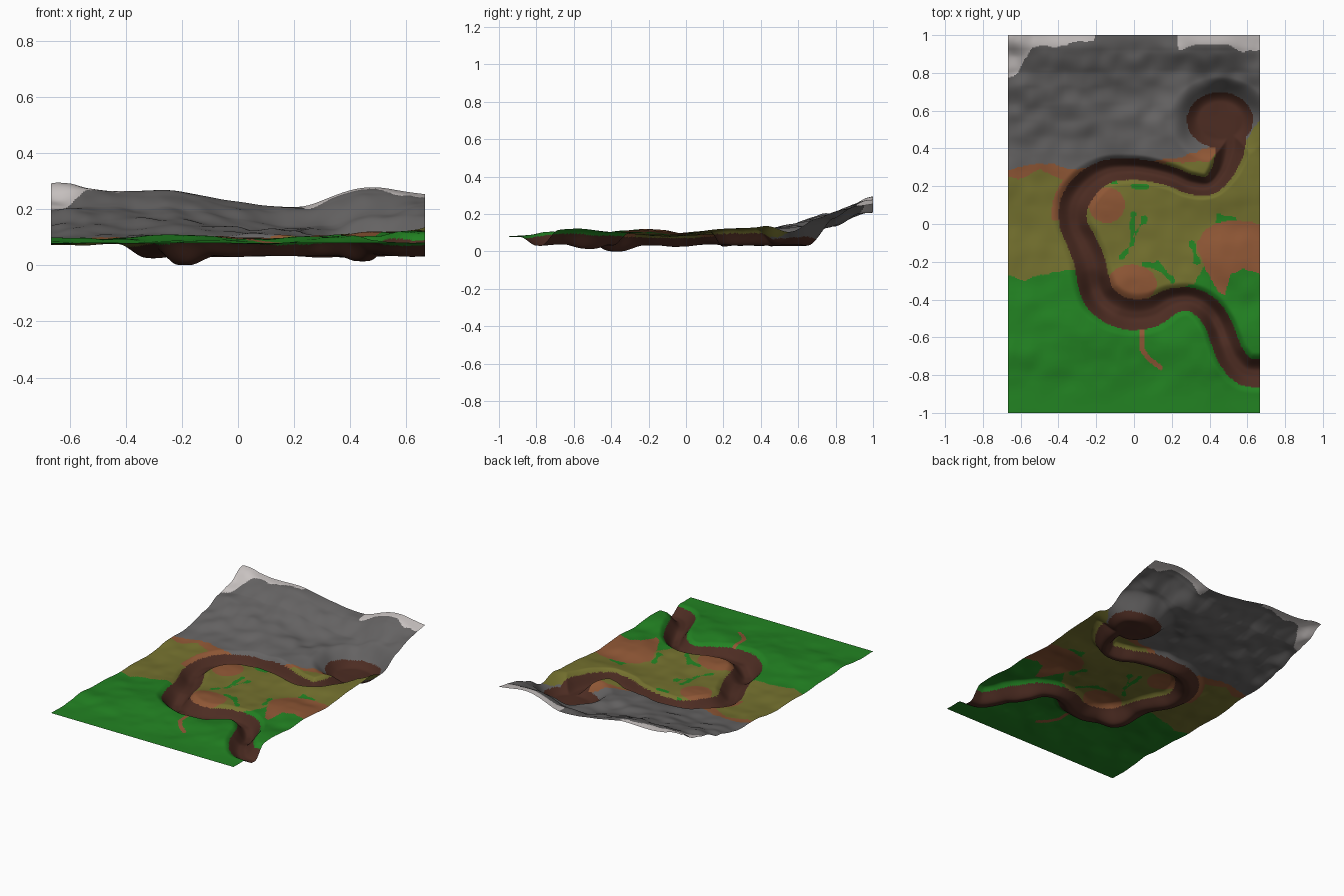
import bpy, bmesh, math
from mathutils import Vector, noise, kdtree

if "Cube" in bpy.data.objects:
    bpy.data.objects.remove(bpy.data.objects["Cube"])

NX, NY = 220, 330
W, H = 0.6667, 1.0

# ---- Broad terrain heights: rows along y, seven even columns along x
ROWS = [
    (-1.00, (.080, .080, .080, .080, .080, .080, .080)),
    (-0.85, (.080, .080, .082, .080, .080, .088, .082)),
    (-0.65, (.090, .095, .105, .095, .100, .115, .122)),
    (-0.40, (.084, .088, .100, .088, .092, .105, .105)),
    (-0.20, (.078, .080, .092, .088, .090, .112, .112)),
    (0.00, (.074, .080, .088, .085, .088, .095, .100)),
    (0.20, (.088, .090, .096, .094, .098, .115, .125)),
    (0.40, (.102, .106, .110, .110, .112, .118, .132)),
    (0.60, (.145, .148, .145, .135, .128, .130, .155)),
    (0.80, (.210, .210, .200, .165, .142, .170, .200)),
    (0.92, (.265, .258, .256, .212, .190, .255, .240)),
    (1.00, (.286, .264, .264, .226, .210, .276, .255)),
]

# ---- River centre line: x, y, half width
RIVER = [
    (.51, .46, .085), (.505, .38, .075), (.47, .28, .060), (.40, .205, .05), (.30, .21, .052),
    (.20, .25, .052), (.08, .28, .054), (-.03, .29, .056), (-.15, .275, .062),
    (-.25, .21, .072), (-.315, .11, .075), (-.32, 0, .073), (-.275, -.1, .078),
    (-.235, -.2, .082), (-.215, -.3, .085), (-.18, -.39, .085), (-.10, -.455, .084),
    (0, -.48, .082), (.1, -.465, .078), (.2, -.41, .068), (.3, -.40, .062),
    (.39, -.45, .068), (.445, -.53, .07), (.48, -.62, .072), (.52, -.71, .073),
    (.59, -.78, .075), (.70, -.79, .076), (.80, -.79, .076),
]
LAKE = (.455, .55, .175, .148)
TRAIL = [(.04, -.55), (.045, -.67), (.08, -.715), (.14, -.76)]
# mounds and hollows: x, y, radius x, radius y, height
MOUNDS = [(-.01, -.32, .15, .12, .010), (-.14, .10, .12, .11, .006), (.5, -.15, .18, .17, .008),
          (-.62, .99, .08, .10, .012)]
HOLLOWS = [(-.2, -.38, .14, .14, -.024), (.45, -.52, .12, .13, -.016)]


def smooth(a, b, t):
    t = max(0.0, min(1.0, (t - a) / (b - a)))
    return t * t * (3 - 2 * t)


def spline(p0, p1, p2, p3, t):
    return 0.5 * (2 * p1 + (p2 - p0) * t + (2 * p0 - 5 * p1 + 4 * p2 - p3) * t * t
                  + (3 * p1 - p0 - 3 * p2 + p3) * t ** 3)


def row_height(vals, x):
    u = max(0, min(5.9999, (x + W) / (2 * W) * 6))
    i = int(u)
    g = lambda k: vals[max(0, min(6, k))]
    return spline(g(i - 1), g(i), g(i + 1), g(i + 2), u - i)


def base_height(x, y):
    i = 0
    while i < len(ROWS) - 2 and y > ROWS[i + 1][0]:
        i += 1
    t = (y - ROWS[i][0]) / (ROWS[i + 1][0] - ROWS[i][0])
    g = lambda k: row_height(ROWS[max(0, min(len(ROWS) - 1, k))][1], x)
    return spline(g(i - 1), g(i), g(i + 1), g(i + 2), t)


def line(points, x):
    """Height of a broken line at x."""
    for (x0, y0), (x1, y1) in zip(points, points[1:]):
        if x <= x1:
            return y0 + (y1 - y0) * max(0, (x - x0) / (x1 - x0))
    return points[-1][1]


def seg_dist(x, y, a, b):
    p, a, b = Vector((x, y)), Vector(a), Vector(b)
    t = max(0, min(1, (p - a).dot(b - a) / (b - a).length_squared))
    return (p - a - (b - a) * t).length


def ell(x, y, cx, cy, rx, ry):
    return math.hypot((x - cx) / rx, (y - cy) / ry)


def bumps(x, y, items):
    return sum(h * (1 - smooth(.2, 1.1, ell(x, y, *m))) for *m, h in items)


# Dense river samples for quick nearest lookups
samples = []
for i in range(len(RIVER) - 1):
    q = [Vector(RIVER[max(0, min(len(RIVER) - 1, k))]) for k in (i - 1, i, i + 1, i + 2)]
    samples += [spline(*q, s / 16) for s in range(16)]
tree = kdtree.KDTree(len(samples))
for i, s in enumerate(samples):
    tree.insert((s.x, s.y, 0), i)
tree.balance()


def river_ratio(x, y):
    """Below 1 inside the river."""
    _, i, d = tree.find((x, y, 0))
    return d / samples[i].z


def height(x, y):
    rocky = smooth(.3, .6, y)
    calm = smooth(-1, -.75, y) * (1 - .85 * smooth(.88, 1, y))
    n = noise.noise(Vector((x * 5, y * 5, 3.1))) + .5 * noise.noise(Vector((x * 11, y * 11, 7.7)))
    z = base_height(x, y) + n * calm * (.011 + .017 * rocky) + bumps(x, y, MOUNDS)
    bed = .035 + .010 * noise.noise(Vector((x * 7, y * 7, 1.5))) + bumps(x, y, HOLLOWS)
    # gentle banks: the river cut and the wide lake basin
    k = max(1 - smooth(.15, 1.45, river_ratio(x, y)), 1 - smooth(.65, 1.55, ell(x, y, *LAKE)))
    return z + (bed - z) * k


# ---- Colour zones
ROCK = [(-.67, .28), (-.5, .325), (-.4, .31), (-.3, .28), (-.2, .32), (-.1, .345), (.1, .33),
        (.2, .34), (.3, .37), (.4, .41), (.58, .42), (.64, .52), (.67, .55)]
EARTH = [(-.67, .24), (-.58, .25), (-.5, .29), (-.42, .25), (-.32, .22), (.1, .32), (.2, .325),
         (.4, .33), (.45, .40), (.67, .56)]
GRASS = [(-.67, -.27), (-.58, -.30), (-.5, -.27), (-.3, -.24), (-.2, -.36), (.1, -.42), (.2, -.35),
         (.32, -.32), (.38, -.20), (.42, -.08), (.44, .06), (.54, .03), (.56, -.02), (.67, -.05)]
SNOW = [(-.67, .77), (-.62, .79), (-.58, .87), (-.54, .93), (-.5, .95), (-.4, .93), (-.3, .97),
        (-.21, .97), (-.20, 1.1), (.22, 1.1), (.235, .92), (.33, .95), (.5, .95), (.56, .91), (.67, .92)]
EARTH_TOP = [(.33, -.1), (.37, -.04), (.43, .0), (.5, .02), (.67, .0)]
EARTH_LOW = [(.33, -.12), (.38, -.24), (.45, -.36), (.48, -.38), (.51, -.27), (.58, -.24), (.67, -.26)]
STREAKS = [((-.06, -.17), (-.01, -.10)), ((-.01, -.10), (.0, .05)), ((.0, .05), (.05, .03)),
           ((.05, .03), (-.02, -.12)), ((.05, -.21), (.17, -.25)), ((.13, -.21), (.2, -.3)),
           ((.31, -.1), (.33, -.2)), ((-.11, .22), (-.08, .21)), ((.0, .2), (.06, .19))]
BED, GREEN, OLIVE, BROWN, GREY, WHITE = range(6)


def zone(x, y):
    w = .012 * noise.noise(Vector((x * 22, y * 22, 9)))
    r = river_ratio(x, y)
    if r < 1 + w * 2 or ell(x, y, *LAKE) < 1 + w * 2:
        return BED
    if y > line(SNOW, x) + w:
        return WHITE
    if y > line(ROCK, x) + w:
        return GREY
    if y > line(EARTH, x) + w or (r < 1.5 and x < -.28 and .02 < y):
        return BROWN
    if ell(x, y, -.01, -.315, .13, .10) < 1 + w * 4 or ell(x, y, -.145, .10, .095, .095) < 1 + w * 4:
        return BROWN
    if x > .335 and line(EARTH_LOW, x) + w < y < line(EARTH_TOP, x) + w:
        return BROWN
    if y < -.5 and min(seg_dist(x, y, a, b) for a, b in zip(TRAIL, TRAIL[1:])) < .013:
        return BROWN
    if y < line(GRASS, x) + w:
        return GREEN
    if abs(x) < .35 and min(seg_dist(x, y, a, b) for a, b in STREAKS) < .011 + w * 1.6:
        return GREEN
    return OLIVE


# ---- Terrain sheet
bm = bmesh.new()
grid = []
for j in range(NY + 1):
    y = -H + 2 * H * j / NY
    grid.append([bm.verts.new((x, y, max(0, height(x, y))))
                 for x in (-W + 2 * W * i / NX for i in range(NX + 1))])
low = min(v.co.z for v in bm.verts)
for v in bm.verts:
    v.co.z -= low * (1 - smooth(.0, .08, v.co.z))  # settle only the lowest river bed on z = 0
for j in range(NY):
    for i in range(NX):
        f = bm.faces.new((grid[j][i], grid[j][i + 1], grid[j + 1][i + 1], grid[j + 1][i]))
        c = f.calc_center_median()
        f.material_index = zone(c.x, c.y)
        f.smooth = True
mesh = bpy.data.meshes.new("terrain")
bm.to_mesh(mesh)
bm.free()
terrain = bpy.data.objects.new("terrain", mesh)
bpy.context.collection.objects.link(terrain)

for name, rgb in (("river bed brown", (.073, .025, .016)), ("grass green", (.016, .225, .016)),
                  ("dry grass olive", (.175, .165, .028)), ("bare earth", (.275, .095, .036)),
                  ("rock grey", (.130, .125, .125)), ("snow", (.60, .56, .55))):
    m = bpy.data.materials.new(name)
    m.diffuse_color = (*rgb, 1)
    m.use_nodes = True
    m.node_tree.nodes["Principled BSDF"].inputs["Base Color"].default_value = m.diffuse_color
    mesh.materials.append(m)
